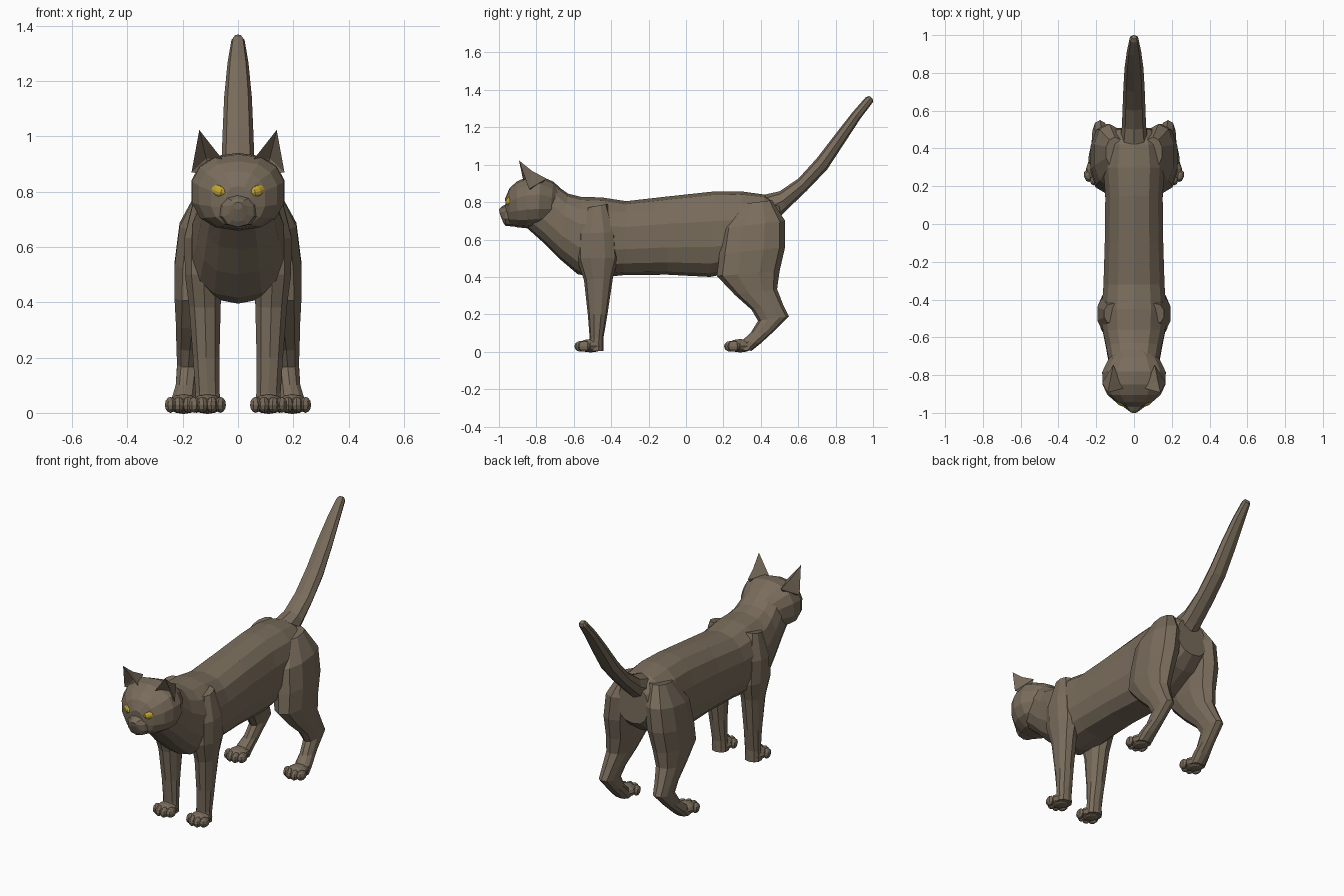
import bpy, bmesh, math
from mathutils import Matrix, Vector


def material(name, rgb):
    m = bpy.data.materials.new(name)
    m.diffuse_color = (*rgb, 1)
    return m


FUR = material("brown fur", (0.19, 0.15, 0.105))
GOLD = material("gold eye", (0.55, 0.38, 0.03))


def finish(name, bm, mat, mirror):
    bmesh.ops.recalc_face_normals(bm, faces=bm.faces)
    me = bpy.data.meshes.new(name)
    bm.to_mesh(me)
    bm.free()
    me.materials.append(mat)
    ob = bpy.data.objects.new(name, me)
    bpy.context.collection.objects.link(ob)
    if mirror:
        ob.modifiers.new("mirror", 'MIRROR').use_mirror_merge = False
    return ob


def loft(name, rings, n=12, square=0.9, mirror=False):
    """Skin rings given as (y, z of one edge, y, z of other edge, centre x, half width)."""
    bm = bmesh.new()
    loops = []
    for y1, z1, y2, z2, xc, w in rings:
        loop = []
        for i in range(n):
            a = 2 * math.pi * i / n
            c, s = [math.copysign(abs(v) ** square, v) for v in (math.cos(a), math.sin(a))]
            t = (1 - c) / 2
            loop.append(bm.verts.new((xc + w * s, y1 + (y2 - y1) * t, z1 + (z2 - z1) * t)))
        loops.append(loop)
    for a, b in zip(loops, loops[1:]):
        for i in range(n):
            j = (i + 1) % n
            bm.faces.new((a[i], a[j], b[j], b[i]))
    bm.faces.new(loops[0])
    bm.faces.new(loops[-1])
    return finish(name, bm, FUR, mirror)


def blobs(name, items, mat, mirror=True, u=8, v=6):
    """Low-poly ellipsoids given as (centre, radii, yaw, roll)."""
    bm = bmesh.new()
    for c, r, yaw, roll in items:
        m = (Matrix.Translation(c) @ Matrix.Rotation(yaw, 4, 'Z')
             @ Matrix.Rotation(roll, 4, 'Y') @ Matrix.Diagonal((*r, 1)))
        bmesh.ops.create_uvsphere(bm, u_segments=u, v_segments=v, radius=1, matrix=m)
    return finish(name, bm, mat, mirror)


# Torso and neck
loft("torso", [
    (-.78, .935, -.86, .67, 0, .12), (-.70, .895, -.77, .59, 0, .135),
    (-.63, .845, -.68, .50, 0, .15), (-.56, .828, -.58, .415, 0, .168),
    (-.45, .825, -.48, .395, 0, .175), (-.32, .805, -.33, .41, 0, .165),
    (-.10, .83, -.10, .412, 0, .158), (.15, .857, .13, .40, 0, .155),
    (.30, .857, .28, .43, 0, .165), (.42, .84, .43, .50, 0, .15),
    (.50, .79, .51, .57, 0, .10)], n=14, square=.8)

# Head and muzzle
loft("head", [
    (-.967, .82, -.962, .70, 0, .045), (-.943, .875, -.94, .675, 0, .10),
    (-.905, .91, -.90, .665, 0, .145), (-.85, .935, -.85, .66, 0, .17),
    (-.78, .94, -.79, .665, 0, .172), (-.71, .91, -.73, .68, 0, .14),
    (-.66, .865, -.69, .70, 0, .09)], n=14, square=.85)
loft("muzzle", [
    (-.92, .80, -.92, .67, 0, .085), (-.97, .785, -.965, .672, 0, .058),
    (-.988, .775, -.977, .69, 0, .035), (-1.0, .762, -.995, .735, 0, .016)], n=10)

# Eyes: tilted almonds
blobs("eyes", [((.072, -.945, .803), (.031, .016, .021), .6, -.3)], GOLD)

# Ears: pointed shells with a hollow front
bm = bmesh.new()
tip, inner, outer, back, mid, hollow, base = [bm.verts.new(p) for p in (
    (.14, -.893, 1.023), (.055, -.87, .915), (.168, -.84, .87), (.11, -.745, .925),
    (.125, -.825, .968), (.115, -.815, .92), (.10, -.81, .86))]
for f in ((tip, inner, mid), (inner, back, mid), (tip, mid, outer), (mid, back, outer),
          (tip, outer, hollow), (tip, hollow, inner), (hollow, outer, base),
          (hollow, base, inner), (inner, base, back), (base, outer, back)):
    bm.faces.new(f)
finish("ears", bm, FUR, True)

# Front legs with shoulders
loft("front_legs", [
    (-.53, .77, -.42, .79, .11, .05), (-.58, .63, -.37, .64, .122, .075),
    (-.585, .50, -.36, .50, .125, .07), (-.545, .38, -.39, .40, .12, .06),
    (-.525, .20, -.42, .20, .115, .05), (-.515, .07, -.442, .07, .11, .046),
    (-.53, .005, -.44, .005, .11, .048)], n=10, mirror=True)

# Hind legs with thighs and hocks
loft("hind_legs", [
    (.30, .79, .46, .81, .10, .05), (.20, .66, .53, .70, .13, .085),
    (.178, .52, .53, .56, .145, .088), (.165, .405, .50, .43, .155, .078),
    (.26, .305, .487, .335, .165, .062), (.35, .225, .52, .25, .175, .05),
    (.385, .165, .55, .19, .18, .042), (.345, .10, .46, .10, .187, .04),
    (.30, .06, .40, .045, .195, .046), (.28, .01, .35, .005, .198, .046)],
    n=10, mirror=True)

# Paws: a pad and four toes each
for name, x, y in (("front_paws", .111, -.585), ("hind_paws", .197, .215)):
    parts = [((x, y + .075, .032), (.058, .07, .036), 0, 0)]
    for dx, dy in ((-.047, .04), (-.017, .022), (.017, .022), (.047, .04)):
        parts.append(((x + dx, y + dy, .029), (.021, .034, .029), -dx * 5, 0))
    blobs(name, parts, FUR)

# Tail sweeping up and back
loft("tail", [
    (.40, .835, .48, .70, 0, .075), (.50, .858, .535, .755, 0, .064),
    (.60, .925, .645, .86, 0, .06), (.70, 1.035, .755, .975, 0, .056),
    (.80, 1.165, .85, 1.12, 0, .05), (.89, 1.28, .935, 1.25, 0, .038),
    (.96, 1.36, 1.0, 1.335, 0, .024), (.98, 1.368, .998, 1.352, 0, .014)], n=8)
